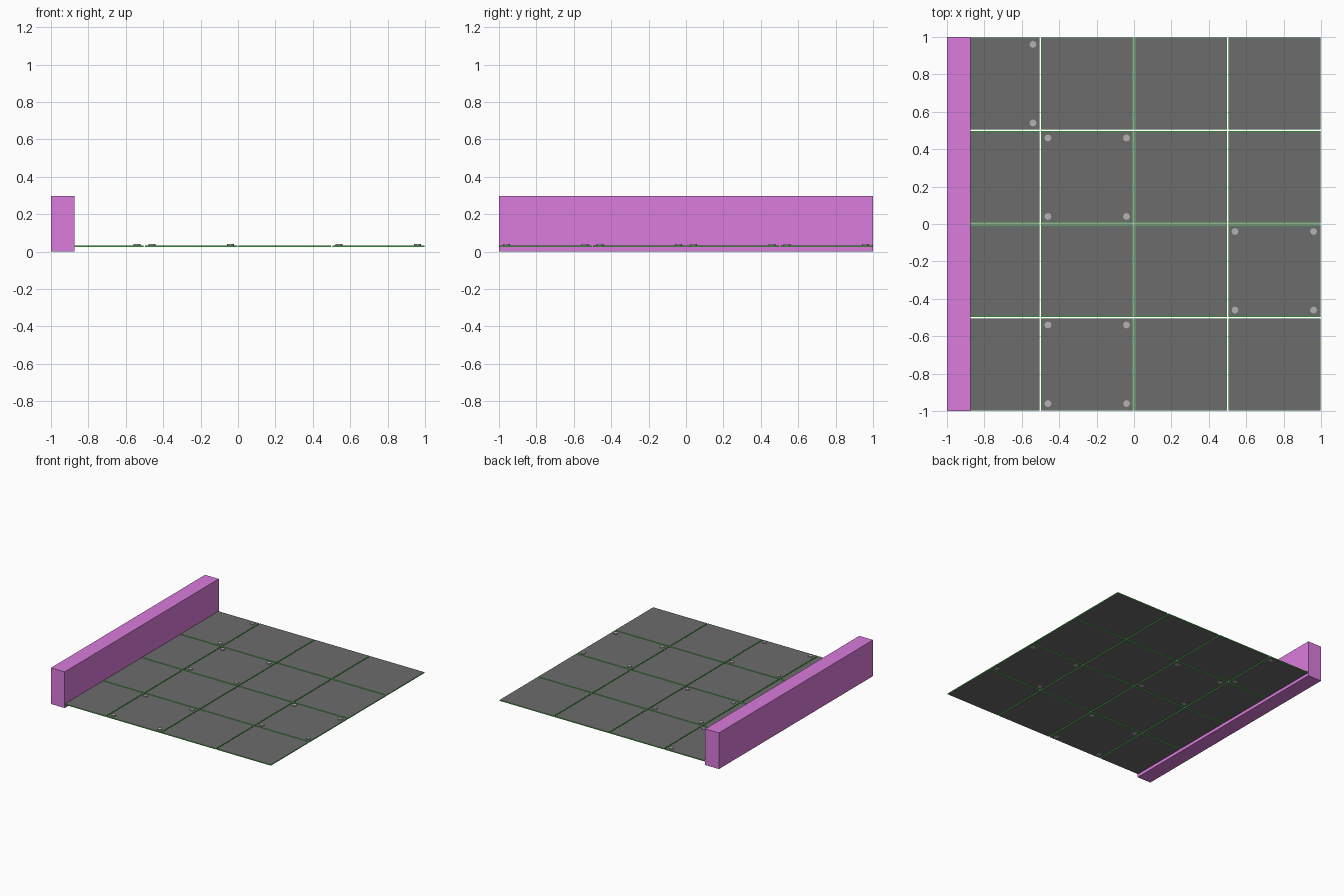
import bpy, bmesh

if "Cube" in bpy.data.objects:
    bpy.data.objects.remove(bpy.data.objects["Cube"])

def material(name, rgb):
    m = bpy.data.materials.new(name)
    m.diffuse_color = (*rgb, 1)
    m.use_nodes = True
    m.node_tree.nodes["Principled BSDF"].inputs["Base Color"].default_value = m.diffuse_color
    return m

TILE = material("dark_grey", (0.15, 0.15, 0.15))
TRIM = material("green_trim", (0.1, 0.6, 0.1))
WALL = material("magenta", (0.7, 0.2, 0.72))
BOLT = material("light_grey", (0.45, 0.45, 0.45))

def finish(bm, name, mats):
    me = bpy.data.meshes.new(name)
    bm.to_mesh(me)
    bm.free()
    for m in mats:
        me.materials.append(m)
    ob = bpy.data.objects.new(name, me)
    bpy.context.collection.objects.link(ob)
    return ob

def box(bm, x0, x1, y0, y1, z0, z1):
    r = bmesh.ops.create_cube(bm, size=1)
    bmesh.ops.scale(bm, vec=(x1 - x0, y1 - y0, z1 - z0), verts=r["verts"])
    bmesh.ops.translate(bm, vec=((x0 + x1) / 2, (y0 + y1) / 2, (z0 + z1) / 2), verts=r["verts"])

Z0, Z1, HALF, RIM = 0.025, 0.033, 0.246, 0.004
CENTRES = (-0.75, -0.25, 0.25, 0.75)

# Floor tiles: grey top and bottom, inset by a green rim
for i, cx in enumerate(CENTRES):
    for j, cy in enumerate(CENTRES):
        bm = bmesh.new()
        box(bm, cx - HALF, cx + HALF, cy - HALF, cy + HALF, Z0, Z1)
        flats = [f for f in bm.faces if abs(f.normal.z) > 0.9]
        bmesh.ops.inset_individual(bm, faces=flats, thickness=RIM)
        for f in bm.faces:
            f.material_index = 0 if f in flats else 1
        finish(bm, f"floor_tile_{i}_{j}", [TILE, TRIM])

# Bolts at the corners of four of the tiles
for cx, cy in ((-0.75, 0.75), (-0.25, 0.25), (0.75, -0.25), (-0.25, -0.75)):
    bm = bmesh.new()
    for sx in (-1, 1):
        for sy in (-1, 1):
            r = bmesh.ops.create_cone(bm, cap_ends=True, segments=16,
                                      radius1=0.018, radius2=0.018, depth=0.0165)
            bmesh.ops.translate(bm, vec=(cx + sx * 0.21, cy + sy * 0.21, 0.03225), verts=r["verts"])
    finish(bm, "tile_bolts", [BOLT])

# Low wall along the left side
bm = bmesh.new()
box(bm, -1, -0.875, -1, 1, 0, 0.297)
finish(bm, "side_wall", [WALL])
